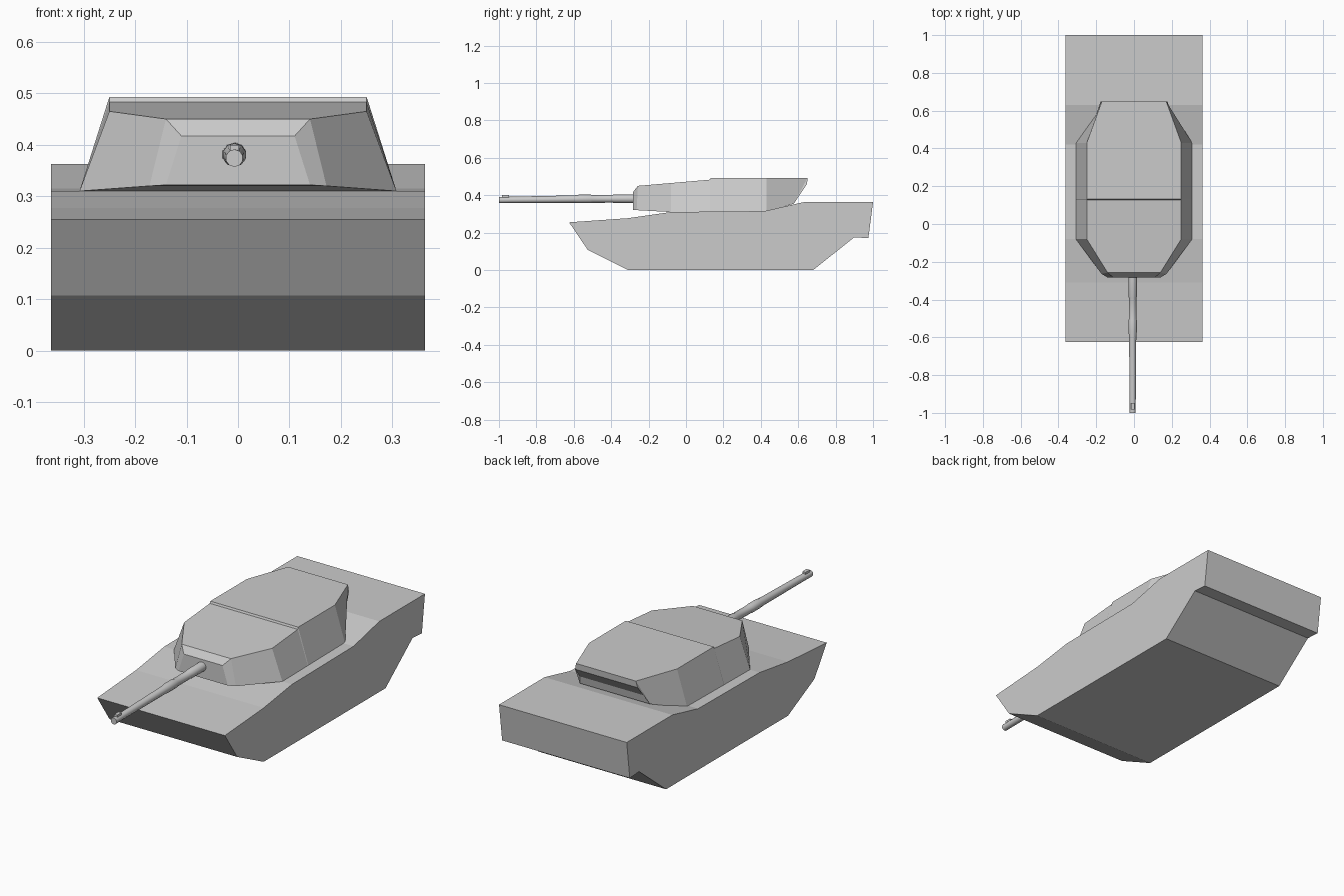
import bpy, bmesh, math

cube = bpy.data.objects.get("Cube")
if cube:
    bpy.data.objects.remove(cube, do_unlink=True)

grey = bpy.data.materials.new("light_grey")
grey.use_nodes = True
grey.diffuse_color = (0.6, 0.6, 0.6, 1)
grey.node_tree.nodes["Principled BSDF"].inputs["Base Color"].default_value = (0.6, 0.6, 0.6, 1)


def finish(bm, name):
    bmesh.ops.remove_doubles(bm, verts=bm.verts, dist=0.0001)
    bmesh.ops.recalc_face_normals(bm, faces=bm.faces)
    mesh = bpy.data.meshes.new(name)
    bm.to_mesh(mesh)
    bm.free()
    mesh.materials.append(grey)
    obj = bpy.data.objects.new(name, mesh)
    bpy.context.collection.objects.link(obj)
    return obj


def loft(rings, name):
    """Join rings of points into one closed skin."""
    bm = bmesh.new()
    loops = [[bm.verts.new(p) for p in ring] for ring in rings]
    for a, b in zip(loops, loops[1:]):
        n = len(a)
        for i in range(n):
            j = (i + 1) % n
            bm.faces.new((a[i], a[j], b[j], b[i]))
    bm.faces.new(loops[0])
    bm.faces.new(loops[-1])
    return finish(bm, name)


# Hull: side profile (y, z) carried across the full width
hull_profile = [(-0.625, 0.255), (-0.525, 0.107), (-0.31, 0), (0.68, 0),
                (0.9, 0.175), (0.975, 0.17), (1.0, 0.363), (0.63, 0.363),
                (0.42, 0.315), (-0.08, 0.31), (-0.31, 0.277)]
loft([[(x, y, z) for y, z in hull_profile] for x in (-0.363, 0.363)], "hull")

# Turret: lower and upper edge points, front to back; the rear tucks under
rear_foot = (0.2, 0.577, 0.355)
stations = [((0.14, -0.283, 0.322), (0.11, -0.283, 0.417)),
            ((0.172, -0.264, 0.32), (0.14, -0.257, 0.45)),
            ((0.308, -0.08, 0.31), (0.25, -0.08, 0.465)),
            ((0.308, 0.128, 0.31), (0.25, 0.128, 0.483)),
            ((0.308, 0.132, 0.31), (0.25, 0.132, 0.493)),
            ((0.308, 0.43, 0.31), (0.25, 0.43, 0.493)),
            (rear_foot, (0.17, 0.65, 0.493)),
            (rear_foot, (0.178, 0.647, 0.46)),
            (rear_foot, (0.192, 0.585, 0.395))]


def mirrored(p):
    return (-p[0], p[1], p[2])


loft([(low, top, mirrored(top), mirrored(low)) for low, top in stations], "turret")


# Gun: stepped tube given as (y, radius, height of the centre line)
def tube(steps, name, sides=10, x=-0.007):
    rings = []
    for y, r, z in steps:
        angles = [2 * math.pi * (i + 0.5) / sides for i in range(sides)]
        rings.append([(x + r * math.cos(a), y, z + r * math.sin(a)) for a in angles])
    obj = loft(rings, name)
    bpy.ops.object.select_all(action='DESELECT')
    obj.select_set(True)
    bpy.context.view_layer.objects.active = obj
    bpy.ops.object.shade_smooth_by_angle(angle=math.radians(40))
    return obj


tube([(-0.26, 0.024, 0.381), (-0.385, 0.023, 0.381), (-0.39, 0.021, 0.381),
      (-0.5, 0.021, 0.38), (-0.51, 0.023, 0.38), (-0.57, 0.023, 0.38),
      (-0.6, 0.02, 0.379), (-0.94, 0.017, 0.375), (-1.0, 0.017, 0.374)], "gun_barrel")

# Small sight block on the muzzle
bm = bmesh.new()
bmesh.ops.create_cube(bm, size=1)
for v in bm.verts:
    v.co = (v.co.x * 0.018 - 0.007, v.co.y * 0.035 - 0.965, v.co.z * 0.016 + 0.392)
finish(bm, "muzzle_sight")
